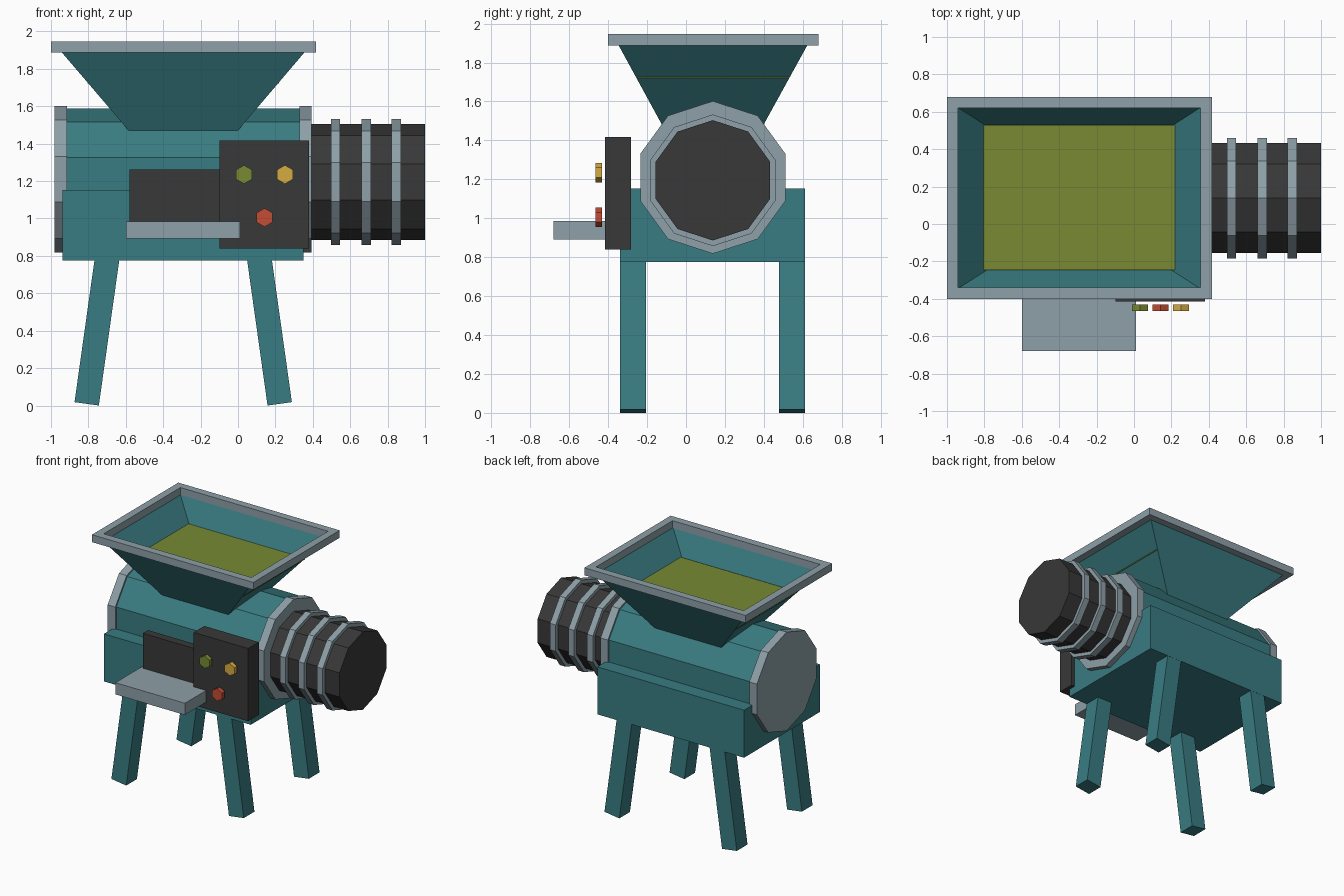
import bpy, bmesh, math
from mathutils import Vector

if "Cube" in bpy.data.objects:
    bpy.data.objects.remove(bpy.data.objects["Cube"])


def material(name, rgb):
    m = bpy.data.materials.new(name)
    lin = [(c / 255 / 12.92) if c < 11 else ((c / 255 + 0.055) / 1.055) ** 2.4 for c in rgb]
    m.diffuse_color = (*lin, 1)
    m.use_nodes = True
    m.node_tree.nodes["Principled BSDF"].inputs["Base Color"].default_value = m.diffuse_color
    return m


TEAL = material("teal paint", (57, 124, 130))
GREY = material("grey steel", (142, 160, 168))
DARK = material("dark rubber", (56, 56, 56))
GREEN = material("olive green", (120, 138, 52))
YELLOW = material("amber", (214, 172, 66))
RED = material("signal red", (196, 76, 52))

CX, CY = -0.293, 0.138   # centre of the body and hopper


def finish(name, bm, mat, normals=True):
    if normals:
        bmesh.ops.recalc_face_normals(bm, faces=bm.faces)
    me = bpy.data.meshes.new(name)
    bm.to_mesh(me)
    bm.free()
    me.materials.append(mat)
    ob = bpy.data.objects.new(name, me)
    bpy.context.collection.objects.link(ob)
    return ob


def prism(name, pts, axis, a, b, mat):
    """Extrude a 2D outline along x (outline in y,z) or y (outline in x,z)."""
    bm = bmesh.new()
    place = (lambda p: (a, p[0], p[1])) if axis == "x" else (lambda p: (p[0], a, p[1]))
    face = bm.faces.new([bm.verts.new(place(p)) for p in pts])
    ext = bmesh.ops.extrude_face_region(bm, geom=[face], use_keep_orig=True)
    move = Vector((b - a, 0, 0)) if axis == "x" else Vector((0, b - a, 0))
    bmesh.ops.translate(bm, vec=move, verts=[v for v in ext["geom"] if isinstance(v, bmesh.types.BMVert)])
    return finish(name, bm, mat)


def ngon(n, r, c0, c1):
    return [(c0 + r * math.sin(2 * math.pi * i / n), c1 + r * math.cos(2 * math.pi * i / n)) for i in range(n)]


def box(name, x, y, z, mat):
    return prism(name, [(x[0], z[0]), (x[1], z[0]), (x[1], z[1]), (x[0], z[1])], "y", y[0], y[1], mat)


def rect(x, y, z):
    return [(x[0], y[0], z), (x[1], y[0], z), (x[1], y[1], z), (x[0], y[1], z)]


def loft(name, loops, mat, closed=False, normals=True):
    """Join rectangular loops with side walls."""
    bm = bmesh.new()
    rings = [[bm.verts.new(p) for p in l] for l in loops]
    pairs = list(zip(rings, rings[1:] + rings[:1])) if closed else list(zip(rings, rings[1:]))
    for r, s in pairs:
        for i in range(4):
            j = (i + 1) % 4
            bm.faces.new((r[i], r[j], s[j], s[i]))
    return finish(name, bm, mat, normals)


# base and splayed legs
box("base_box", (-0.938, 0.35), (-0.34, 0.612), (0.775, 1.152), TEAL)
lean = math.radians(8)
up = (0.85 * math.sin(lean), 0.85 * math.cos(lean))
foot = [(-0.874, 0.018), (-0.744, 0.0)]
outline = foot + [(p[0] + up[0], p[1] + up[1]) for p in reversed(foot)]
for side, sx in (("left", 1), ("right", -1)):
    pts = [(CX + sx * (px - CX), pz) for px, pz in outline]
    prism("front_leg_" + side, pts, "y", -0.339, -0.205, TEAL)
    prism("back_leg_" + side, pts, "y", 0.477, 0.611, TEAL)

# ten-sided drum with end flanges
prism("drum_body", ngon(10, 0.378, CY, 1.21), "x", -0.93, 0.345, TEAL)
prism("flange_left", ngon(10, 0.392, CY, 1.21), "x", -0.98, -0.913, GREY)
prism("flange_right", ngon(10, 0.392, CY, 1.21), "x", 0.328, 0.393, GREY)

# motor with cooling rings
prism("motor", ngon(10, 0.309, CY, 1.195), "x", 0.38, 1.0, DARK)
for i, x in enumerate((0.521, 0.685, 0.847)):
    prism(f"motor_ring_{i + 1}", ngon(10, 0.338, CY, 1.195), "x", x - 0.025, x + 0.025, GREY)

# open hopper, rim and filling
loft("hopper", [rect((-0.58, -0.005), (-0.115, 0.39), 1.465),
                rect((-0.944, 0.357), (-0.347, 0.624), 1.89)], TEAL, normals=False)
outer, inner = ((-1.0, 0.416), (-0.402, 0.68)), ((-0.94, 0.356), (-0.34, 0.62))
loft("hopper_rim", [rect(*outer, 1.887), rect(*outer, 1.946),
                    rect(*inner, 1.946), rect(*inner, 1.887)], GREY, closed=True)
box("hopper_filling", (-0.805, 0.218), (-0.247, 0.53), (1.721, 1.729), GREEN)

# control panel and buttons
box("control_panel", (-0.099, 0.38), (-0.415, -0.282), (0.84, 1.417), DARK)
for name, x, z, mat in (("green", 0.032, 1.235, GREEN), ("amber", 0.251, 1.235, YELLOW),
                        ("red", 0.142, 1.005, RED)):
    prism("button_" + name, ngon(6, 0.05, x, z), "y", -0.465, -0.431, mat)

# outlet plate and tray
box("outlet_plate", (-0.58, -0.09), (-0.365, -0.3), (0.96, 1.262), DARK)
box("outlet_tray", (-0.6, 0.01), (-0.68, -0.33), (0.892, 0.985), GREY)
